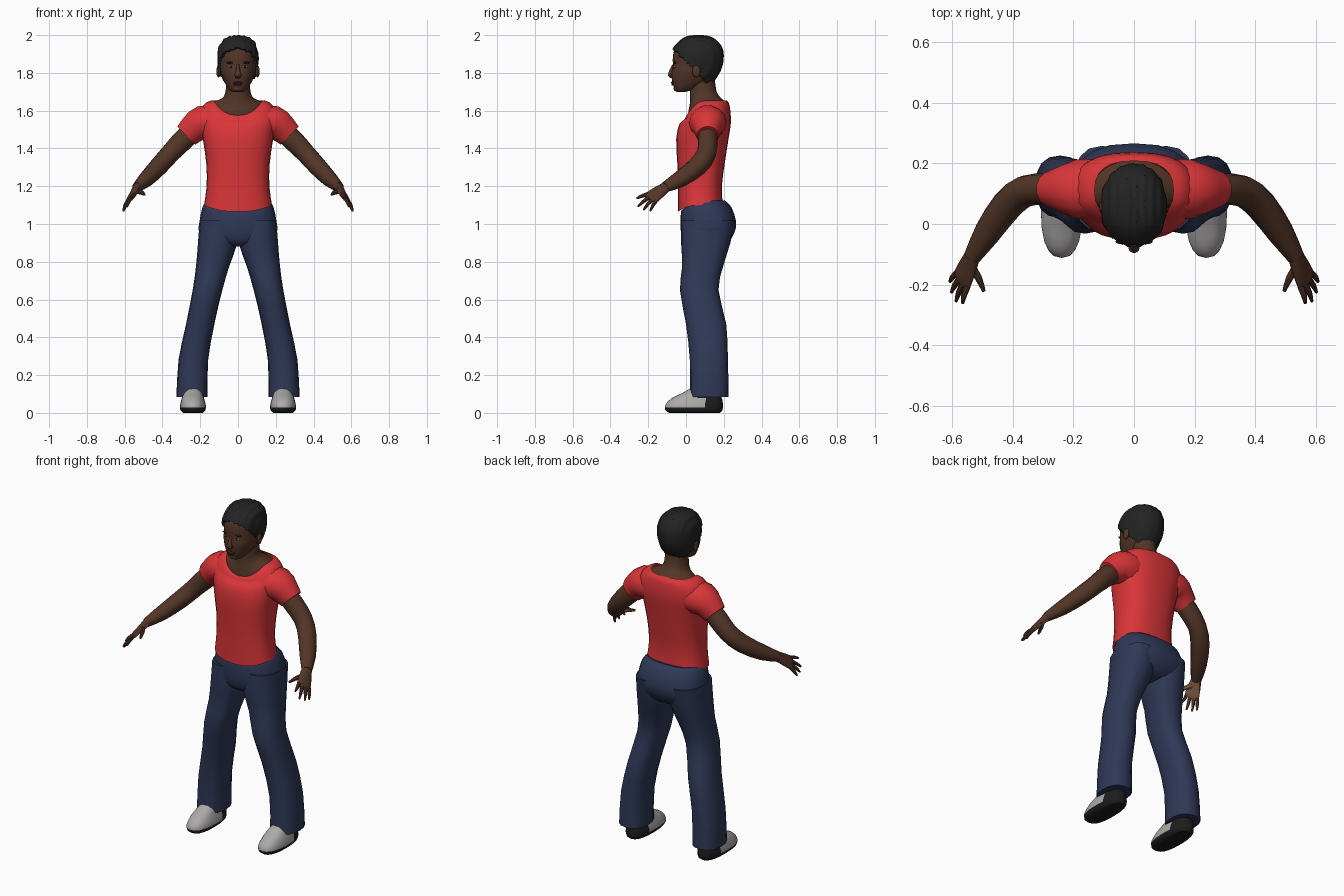
import bpy, bmesh, math
from mathutils import Vector

if "Cube" in bpy.data.objects:
    bpy.data.objects.remove(bpy.data.objects["Cube"])


def material(name, r, g, b):
    m = bpy.data.materials.new(name)
    m.diffuse_color = (r, g, b, 1)
    m.use_nodes = True
    m.node_tree.nodes["Principled BSDF"].inputs["Base Color"].default_value = m.diffuse_color
    return m


SKIN = material("brown skin", .085, .036, .02)
PALM = material("light palm", .27, .135, .075)
HAIR = material("black hair", .017, .017, .017)
RED = material("red cloth", .70, .036, .04)
NAVY = material("navy cloth", .028, .040, .095)
GREY = material("light grey shoe", .42, .40, .40)
BLACK = material("black rubber", .012, .012, .012)
LIP = material("dark lip", .06, .02, .015)
WHITE = material("eye white", .3, .27, .24)


def smooth_rows(rows, steps):
    """Insert in-between rows along a smooth curve."""
    out = []
    for i in range(len(rows) - 1):
        quad = [rows[max(i - 1, 0)], rows[i], rows[i + 1], rows[min(i + 2, len(rows) - 1)]]
        for k in range(steps):
            t = k / steps
            out.append([.5 * (2 * b + (c - a) * t + (2 * a - 5 * b + 4 * c - d) * t * t
                              + (3 * b - a - 3 * c + d) * t ** 3) for a, b, c, d in zip(*quad)])
    out.append(list(rows[-1]))
    return out


def finish(name, bm, mats, rule=None, mirror=False, angle=40):
    bmesh.ops.recalc_face_normals(bm, faces=bm.faces)
    bm.normal_update()
    for f in bm.faces:
        f.smooth = True
        if rule:
            f.material_index = rule(f.calc_center_median(), f.normal)
    me = bpy.data.meshes.new(name)
    bm.to_mesh(me)
    bm.free()
    for m in mats:
        me.materials.append(m)
    me.set_sharp_from_angle(angle=math.radians(angle))
    ob = bpy.data.objects.new(name, me)
    bpy.context.collection.objects.link(ob)
    if mirror:
        ob.modifiers.new("mirror", 'MIRROR').use_mirror_merge = False
    return ob


def loft(rings, caps=True):
    bm = bmesh.new()
    vs = [[bm.verts.new(p) for p in r] for r in rings]
    n = len(vs[0])
    for a, b in zip(vs, vs[1:]):
        for i in range(n):
            bm.faces.new((a[i], a[(i + 1) % n], b[(i + 1) % n], b[i]))
    if caps:
        bm.faces.new(vs[0])
        bm.faces.new(vs[-1])
    return bm


def stack(rows, n=16, power=2.0, steps=2, caps=True):
    """Level rings: z, x0, x1, y0, y1, drop of the front edge."""
    rings = []
    for z, x0, x1, y0, y1, drop in smooth_rows(rows, steps):
        ring = []
        for i in range(n):
            a = math.tau * i / n
            c, s = math.cos(a), math.sin(a)
            u = math.copysign(abs(c) ** (2 / power), c)
            v = math.copysign(abs(s) ** (2 / power), s)
            ring.append(((x0 + x1) / 2 + u * (x1 - x0) / 2, (y0 + y1) / 2 + v * (y1 - y0) / 2,
                         z - drop * max(0, -s) ** 2))
        rings.append(ring)
    return loft(rings, caps)


def centred(rows):
    """Expand z, half width, y0, y1, drop into full rows."""
    return [(r[0], -r[1], r[1], r[2], r[3], r[4] if len(r) > 4 else 0) for r in rows]


def tube(rows, side, n=12, steps=2, caps=True):
    """Rings along a path: x, y, z, radius along side, other radius."""
    rows = smooth_rows(rows, steps)
    pts = [Vector(r[:3]) for r in rows]
    rings = []
    for i, r in enumerate(rows):
        d = (pts[min(i + 1, len(pts) - 1)] - pts[max(i - 1, 0)]).normalized()
        b = Vector(side)
        b = (b - d * b.dot(d)).normalized()
        c = d.cross(b)
        rings.append([pts[i] + b * r[3] * math.cos(math.tau * k / n) + c * r[4] * math.sin(math.tau * k / n)
                      for k in range(n)])
    return loft(rings, caps)


def blob(name, loc, size, mat, mirror=True):
    bm = bmesh.new()
    bmesh.ops.create_uvsphere(bm, u_segments=12, v_segments=8, radius=1)
    for v in bm.verts:
        v.co = Vector(loc) + Vector(a * b for a, b in zip(v.co, size))
    return finish(name, bm, [mat], mirror=mirror)


# Shirt body with a scooped neckline, and sleeves
finish("shirt", stack(centred([
    (1.10, .180, -.042, .195, .035), (1.20, .166, -.042, .19), (1.32, .168, -.046, .205),
    (1.45, .186, -.052, .225), (1.53, .20, -.035, .237), (1.60, .20, -.01, .235, .05),
    (1.645, .165, 0, .225, .075), (1.655, .13, .012, .208, .08)]), 24, 2.5, 2, False), [RED])
finish("sleeve", tube([(.12, .115, 1.54, .10, .09), (.19, .115, 1.535, .098, .093),
                       (.235, .115, 1.505, .078, .08), (.274, .115, 1.468, .06, .069)],
                      (0, 1, 0), 14), [RED], mirror=True)

# Trousers: seat and two flared legs
finish("trouser_seat", stack(centred([
    (1.125, .165, -.015, .205, .05), (1.09, .188, -.025, .24, .02), (1.01, .204, -.03, .266),
    (.95, .205, -.026, .255), (.90, .13, -.01, .22), (.88, .05, .03, .16)]), 20, 2.5), [NAVY])
finish("trouser_leg", stack([
    (1.02, .005, .203, -.026, .258, 0), (.90, .004, .212, -.026, .235, 0),
    (.78, .045, .222, -.02, .198, 0), (.65, .083, .24, -.032, .172, 0),
    (.47, .125, .275, 0, .213, 0), (.28, .158, .315, .02, .222, 0),
    (.085, .162, .326, .02, .226, 0)], 16, 2.4), [NAVY], mirror=True, angle=50)

# Shoes: black sole and heel, pale upper
finish("shoe", stack([
    (0, .187, .29, -.09, .18, 0), (.012, .174, .303, -.108, .192, 0), (.028, .17, .307, -.112, .195, 0),
    (.05, .172, .305, -.105, .195, 0), (.078, .18, .298, -.075, .19, 0),
    (.105, .188, .288, -.02, .175, 0), (.128, .2, .275, .02, .16, 0)], 20, 2.4), [GREY, BLACK],
    lambda c, n: int(c.z < .026 or c.y > .085), True)

# Neck
finish("neck", stack(centred([
    (1.60, .14, .03, .19, .08), (1.64, .138, .008, .212, .08), (1.665, .085, .02, .187, .03),
    (1.70, .066, .02, .162), (1.77, .062, .02, .152)]), 20), [SKIN])

# Head, and a hair shell lifted from the part of it above the hairline
HEAD = centred([
    (1.70, .028, -.05, .0), (1.712, .048, -.06, .04), (1.755, .074, -.073, .13),
    (1.80, .091, -.076, .165), (1.84, .096, -.07, .182), (1.88, .098, -.07, .188),
    (1.92, .094, -.062, .185), (1.955, .08, -.035, .165), (1.978, .055, .0, .13), (1.987, .02, .045, .085)])
finish("head", stack(HEAD, 28, 2.15, 3), [SKIN])
bm = stack(HEAD, 48, 2.15, 5)
bmesh.ops.recalc_face_normals(bm, faces=bm.faces)
below = [f for f in bm.faces
         if f.calc_center_median().z < 1.92 - 1.05 * (f.calc_center_median().y + .055)]
bmesh.ops.delete(bm, geom=below, context='FACES')
bm.normal_update()
for v in bm.verts:
    v.co += v.normal * (.011 + .003 * math.sin(v.co.x * 260))
rim = [e for e in bm.edges if e.is_boundary]
new = bmesh.ops.extrude_edge_only(bm, edges=rim)["geom"]
for v in [g for g in new if isinstance(g, bmesh.types.BMVert)]:
    v.co = Vector((0, .06, 1.86)) + (v.co - Vector((0, .06, 1.86))) * .86
finish("hair", bm, [HAIR], angle=50)

# Face
blob("ear", (.103, .055, 1.808), (.012, .022, .032), SKIN)
finish("nose", tube([(0, -.066, 1.842, .008, .008), (0, -.078, 1.81, .011, .011),
                     (0, -.081, 1.788, .018, .015), (0, -.072, 1.776, .014, .008)],
                    (1, 0, 0), 10), [SKIN])
blob("brow", (.038, -.058, 1.854), (.024, .009, .006), HAIR)
blob("eye", (.037, -.060, 1.832), (.015, .007, .006), WHITE)
blob("pupil", (.037, -.0645, 1.832), (.006, .004, .006), BLACK)
blob("upper_lip", (0, -.071, 1.748), (.027, .009, .006), LIP, False)
blob("lower_lip", (0, -.069, 1.738), (.023, .009, .006), LIP, False)
blob("chin", (0, -.046, 1.718), (.03, .02, .018), SKIN, False)

# Arms and hands, with pale palms
SPREAD = Vector((.45, .63, -.45)).normalized()
PALM_DIR = Vector((-.8, .17, -.57)).normalized()


def palm_rule(c, n):
    return int(n.dot(PALM_DIR) > .45)


finish("arm", tube([(.23, .115, 1.50, .05, .055), (.29, .115, 1.445, .052, .058),
                    (.36, .108, 1.372, .052, .052), (.42, .06, 1.305, .053, .050),
                    (.485, -.03, 1.238, .046, .042), (.535, -.11, 1.195, .03, .026)],
                   SPREAD, 14), [SKIN], mirror=True)
finish("hand", tube([(.53, -.10, 1.20, .028, .024), (.550, -.145, 1.168, .040, .018),
                     (.566, -.182, 1.14, .045, .015), (.571, -.193, 1.13, .038, .009)],
                    SPREAD, 14), [SKIN, PALM], palm_rule, True)
knuckle = Vector((.566, -.182, 1.14))
tips = {"index": (.565, -.262, 1.135), "middle": (.587, -.255, 1.092),
        "ring": (.602, -.225, 1.075), "little": (.607, -.19, 1.068)}
for i, (label, tip) in enumerate(tips.items()):
    base = knuckle + SPREAD * (i - 1.5) * .022
    mid = base.lerp(Vector(tip), .55) - PALM_DIR * .004
    finish(label + "_finger", tube([(*base, .011, .011), (*mid, .0095, .0095), (*tip, .005, .005)],
                                   SPREAD, 8), [SKIN, PALM], palm_rule, True)
finish("thumb", tube([(.540, -.135, 1.178, .016, .014), (.512, -.18, 1.168, .013, .012),
                      (.495, -.222, 1.155, .006, .006)], SPREAD, 8), [SKIN, PALM], palm_rule, True)
